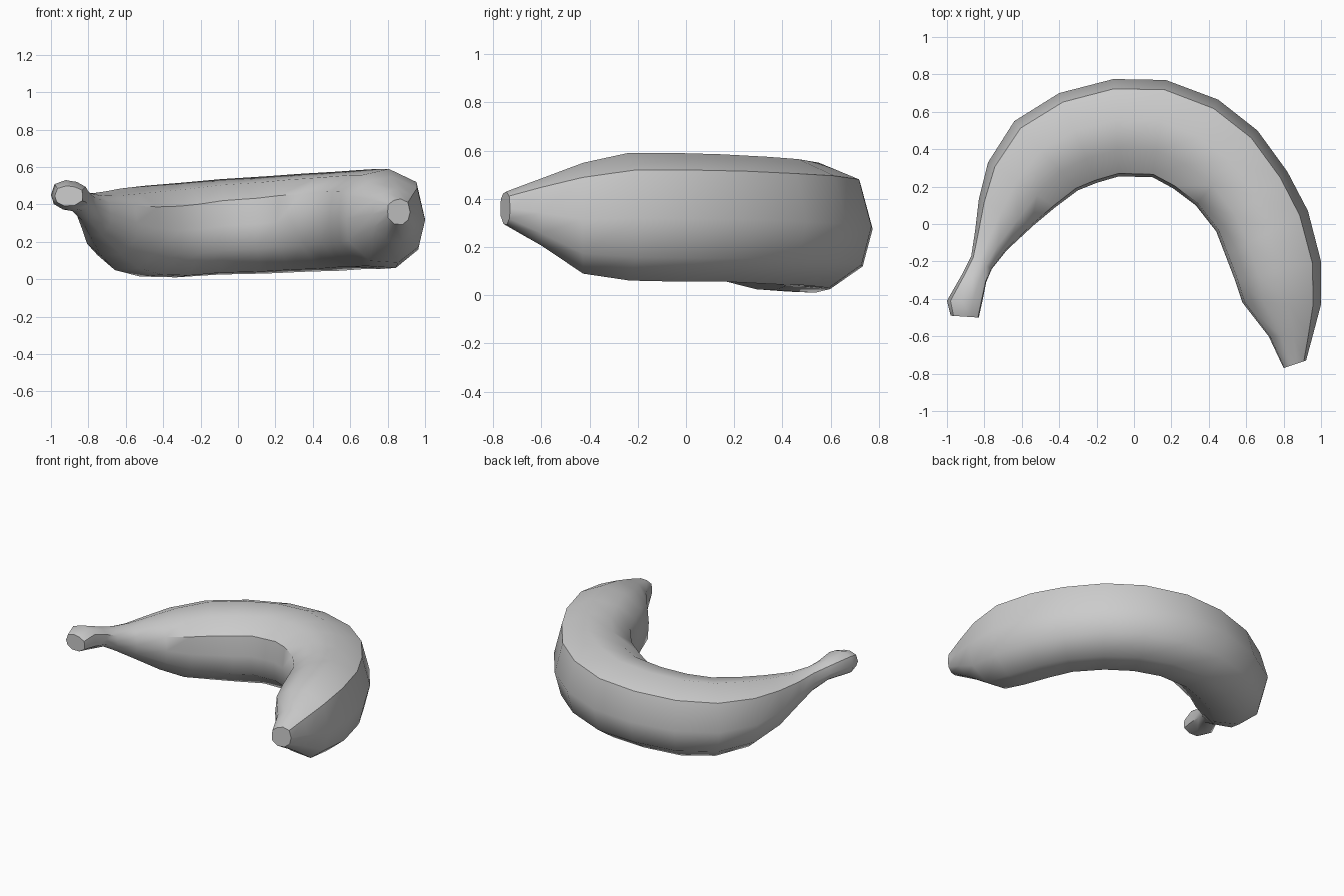
import bpy, bmesh, math
from mathutils import Vector

# Rounded, ridged cross-section: across (0 inner bend, 1 outer bend), up (0 bottom, 1 top)
SECTION = [(0.02, 0.27), (0.0, 0.52), (0.03, 0.78), (0.27, 0.94), (0.58, 1.0),
           (0.9, 0.87), (1.0, 0.5), (0.92, 0.2), (0.66, 0.02), (0.3, 0.04)]

# Stations from stem to tip: inner x, inner y, outer x, outer y, bottom z, top z
STATIONS = [
    (-0.83, -0.50, -0.98, -0.49, 0.39, 0.50),
    (-0.81, -0.41, -1.00, -0.41, 0.37, 0.53),
    (-0.79, -0.31, -0.92, -0.27, 0.36, 0.49),
    (-0.76, -0.24, -0.87, -0.17, 0.31, 0.47),
    (-0.68, -0.14, -0.85, -0.04, 0.23, 0.46),
    (-0.54, -0.01, -0.83, 0.13, 0.12, 0.47),
    (-0.42, 0.09, -0.78, 0.33, 0.04, 0.485),
    (-0.30, 0.18, -0.64, 0.55, 0.005, 0.50),
    (-0.20, 0.22, -0.40, 0.70, 0.0, 0.515),
    (-0.08, 0.255, -0.11, 0.775, 0.015, 0.535),
    (0.10, 0.25, 0.17, 0.77, 0.02, 0.55),
    (0.21, 0.19, 0.45, 0.665, 0.03, 0.565),
    (0.33, 0.10, 0.66, 0.50, 0.035, 0.575),
    (0.44, -0.04, 0.82, 0.28, 0.045, 0.585),
    (0.49, -0.17, 0.93, 0.07, 0.045, 0.59),
    (0.54, -0.30, 1.00, -0.20, 0.05, 0.59),
    (0.58, -0.42, 1.00, -0.43, 0.08, 0.55),
    (0.72, -0.60, 0.955, -0.60, 0.20, 0.485),
    (0.80, -0.77, 0.92, -0.73, 0.29, 0.43),
]


def loft(name, stations, section):
    bm = bmesh.new()
    rings = []
    for xi, yi, xo, yo, zb, zt in stations:
        rings.append([bm.verts.new((xi + (xo - xi) * u, yi + (yo - yi) * u,
                                    zb + (zt - zb) * v)) for u, v in section])
    n = len(section)
    for a, b in zip(rings, rings[1:]):
        for i in range(n):
            j = (i + 1) % n
            bm.faces.new((a[i], a[j], b[j], b[i]))
    # Blunt cut ends
    bm.faces.new(rings[0])
    bm.faces.new(rings[-1])
    bmesh.ops.recalc_face_normals(bm, faces=bm.faces)
    mesh = bpy.data.meshes.new(name)
    bm.to_mesh(mesh)
    bm.free()
    obj = bpy.data.objects.new(name, mesh)
    bpy.context.collection.objects.link(obj)
    return obj


# Banana with stem and tip
banana = loft("banana", STATIONS, SECTION)
bpy.context.view_layer.objects.active = banana
banana.select_set(True)
bpy.ops.object.shade_smooth_by_angle(angle=math.radians(48))
